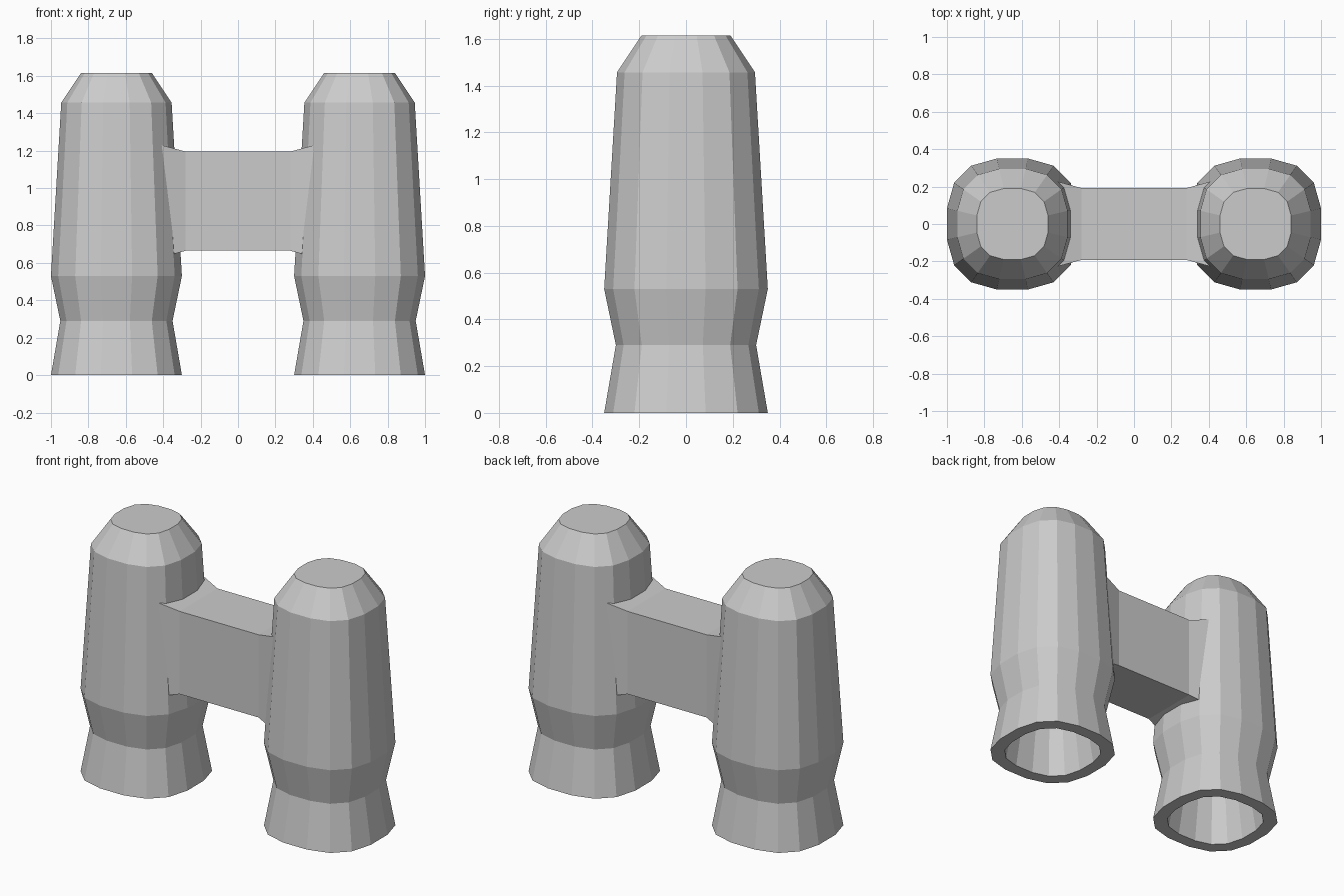
import bpy, bmesh

cube = bpy.data.objects.get("Cube")
if cube:
    bpy.data.objects.remove(cube)

grey = bpy.data.materials.new("light grey")
grey.use_nodes = True
colour = (0.6, 0.6, 0.6, 1)
grey.diffuse_color = colour
grey.node_tree.nodes["Principled BSDF"].inputs["Base Color"].default_value = colour


def rounded_square(half):
    """Sixteen-sided rounded square outline with the given half width."""
    corner = [(1, 0.24), (0.89, 0.63), (0.63, 0.89), (0.24, 1)]
    points = []
    for _ in range(4):
        points += corner
        corner = [(-y, x) for x, y in corner]
    return [(x * half, y * half) for x, y in points]


def loft(name, rings, cap_start=True):
    """Skin a list of equal-length rings of 3D points and close the ends."""
    bm = bmesh.new()
    loops = [[bm.verts.new(p) for p in ring] for ring in rings]
    n = len(loops[0])
    for a, b in zip(loops, loops[1:]):
        for i in range(n):
            j = (i + 1) % n
            bm.faces.new((a[i], a[j], b[j], b[i]))
    if cap_start:
        bm.faces.new(loops[0][::-1])
    bm.faces.new(loops[-1])
    bmesh.ops.recalc_face_normals(bm, faces=bm.faces)
    mesh = bpy.data.meshes.new(name)
    bm.to_mesh(mesh)
    bm.free()
    mesh.materials.append(grey)
    obj = bpy.data.objects.new(name, mesh)
    bpy.context.collection.objects.link(obj)
    return obj


# Hollow barrels: up the inside is listed first, from the inner ceiling to the rim
inside = [(0.13, 1.53), (0.22, 1.42), (0.27, 0.53), (0.225, 0.29), (0.27, 0)]
outside = [(0.35, 0), (0.3, 0.29), (0.35, 0.53), (0.295, 1.457), (0.19, 1.615)]
for side, x0 in (("left", 0.65), ("right", -0.65)):
    rings = [[(x0 + x, y, z) for x, y in rounded_square(half)]
             for half, z in inside + outside]
    loft(side + "_barrel", rings)

# Connecting bridge, flaring where it meets the barrels
rings = []
for x, flare in ((-0.42, 0.038), (-0.28, 0), (0.28, 0), (0.42, 0.038)):
    y, low, high = 0.192 + flare, 0.665 - flare, 1.195 + flare
    rings.append([(x, -y, low), (x, y, low), (x, y, high), (x, -y, high)])
loft("bridge", rings)
